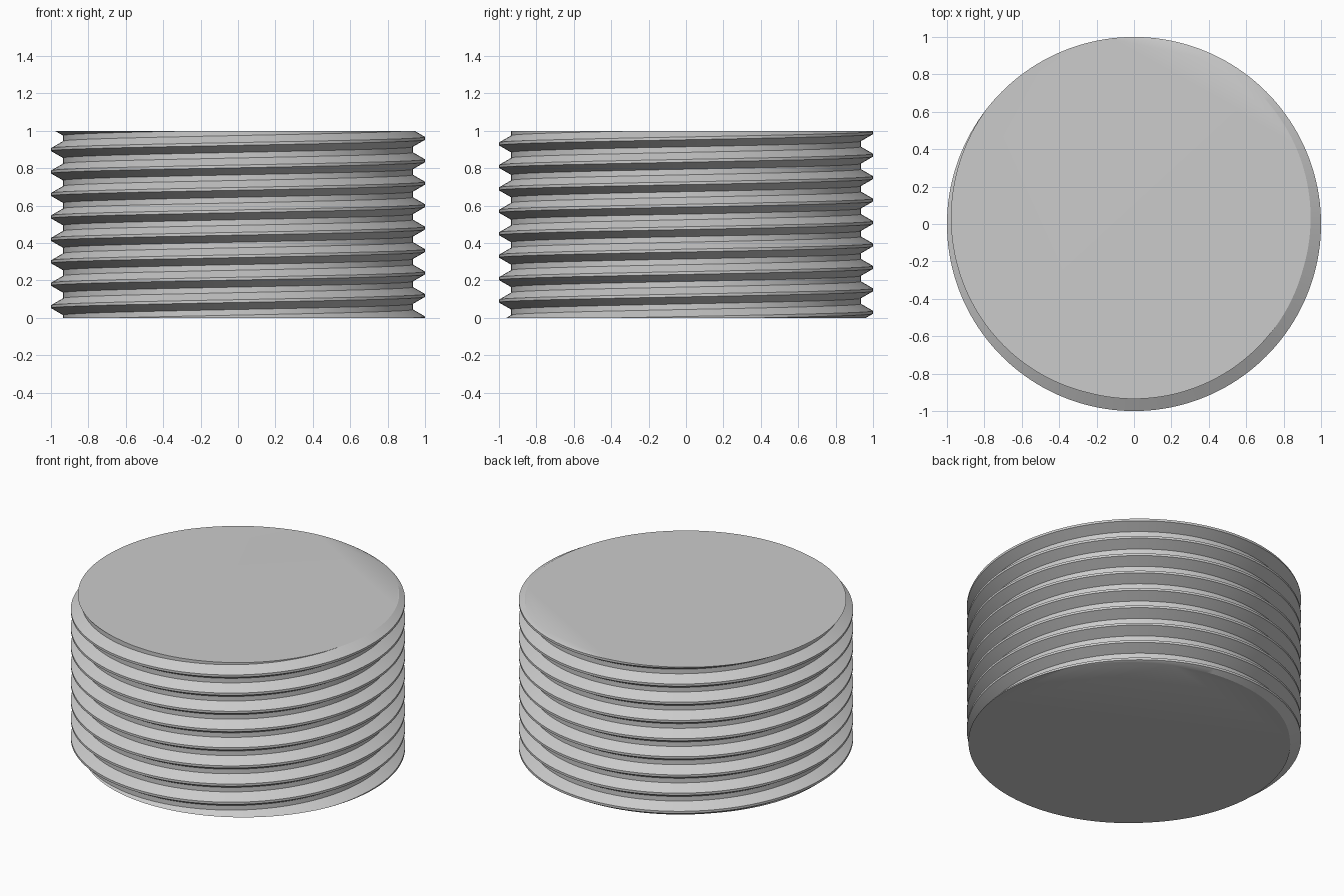
import bpy, bmesh, math

cube = bpy.data.objects.get("Cube")
if cube:
    bpy.data.objects.remove(cube, do_unlink=True)

HEIGHT = 1.0
PITCH = 0.12
CREST, ROOT = 1.0, 0.935
STEPS = 160          # segments per turn
TURNS = 11           # extra turns are trimmed by the end caps

# Thread profile over one pitch: (radius, height as a fraction of the pitch)
PROFILE = [(ROOT, -0.375), (CREST, -0.0625), (CREST, 0.0625), (ROOT, 0.375)]

# Grey metal
metal = bpy.data.materials.new("grey_metal")
metal.use_nodes = True
grey = (0.6, 0.6, 0.6, 1)
metal.diffuse_color = grey
metal.node_tree.nodes["Principled BSDF"].inputs["Base Color"].default_value = grey

# Sweep the profile along a right-handed helix
bm = bmesh.new()
rows = []
for k in range(TURNS * STEPS + 1):
    a = math.tau * k / STEPS
    base = PITCH * (k / STEPS - 1)
    rows.append([bm.verts.new((r * math.cos(a), r * math.sin(a), base + PITCH * h))
                 for r, h in PROFILE])

for k in range(len(rows) - 1):
    near, far = list(rows[k]), list(rows[k + 1])
    # Join the root to the same angle one turn higher
    if k + 1 + STEPS < len(rows):
        near.append(rows[k + STEPS][0])
        far.append(rows[k + 1 + STEPS][0])
    for j in range(len(near) - 1):
        bm.faces.new((near[j], far[j], far[j + 1], near[j + 1]))

# Trim both ends flat and cap them
for z, direction in ((0, -1), (HEIGHT, 1)):
    bmesh.ops.bisect_plane(bm, geom=bm.verts[:] + bm.edges[:] + bm.faces[:],
                           dist=1e-6, plane_co=(0, 0, z),
                           plane_no=(0, 0, direction), clear_outer=True)
    rim = [e for e in bm.edges if e.is_boundary
           and all(abs(v.co.z - z) < 1e-4 for v in e.verts)]
    bmesh.ops.contextual_create(bm, geom=rim)
bmesh.ops.recalc_face_normals(bm, faces=bm.faces[:])

mesh = bpy.data.meshes.new("threaded_plug")
bm.to_mesh(mesh)
bm.free()
mesh.materials.append(metal)
plug = bpy.data.objects.new("threaded_plug", mesh)
bpy.context.collection.objects.link(plug)

# Smooth round surfaces, crisp thread edges
bpy.ops.object.select_all(action="DESELECT")
plug.select_set(True)
bpy.context.view_layer.objects.active = plug
bpy.ops.object.shade_smooth_by_angle(angle=math.radians(30))
